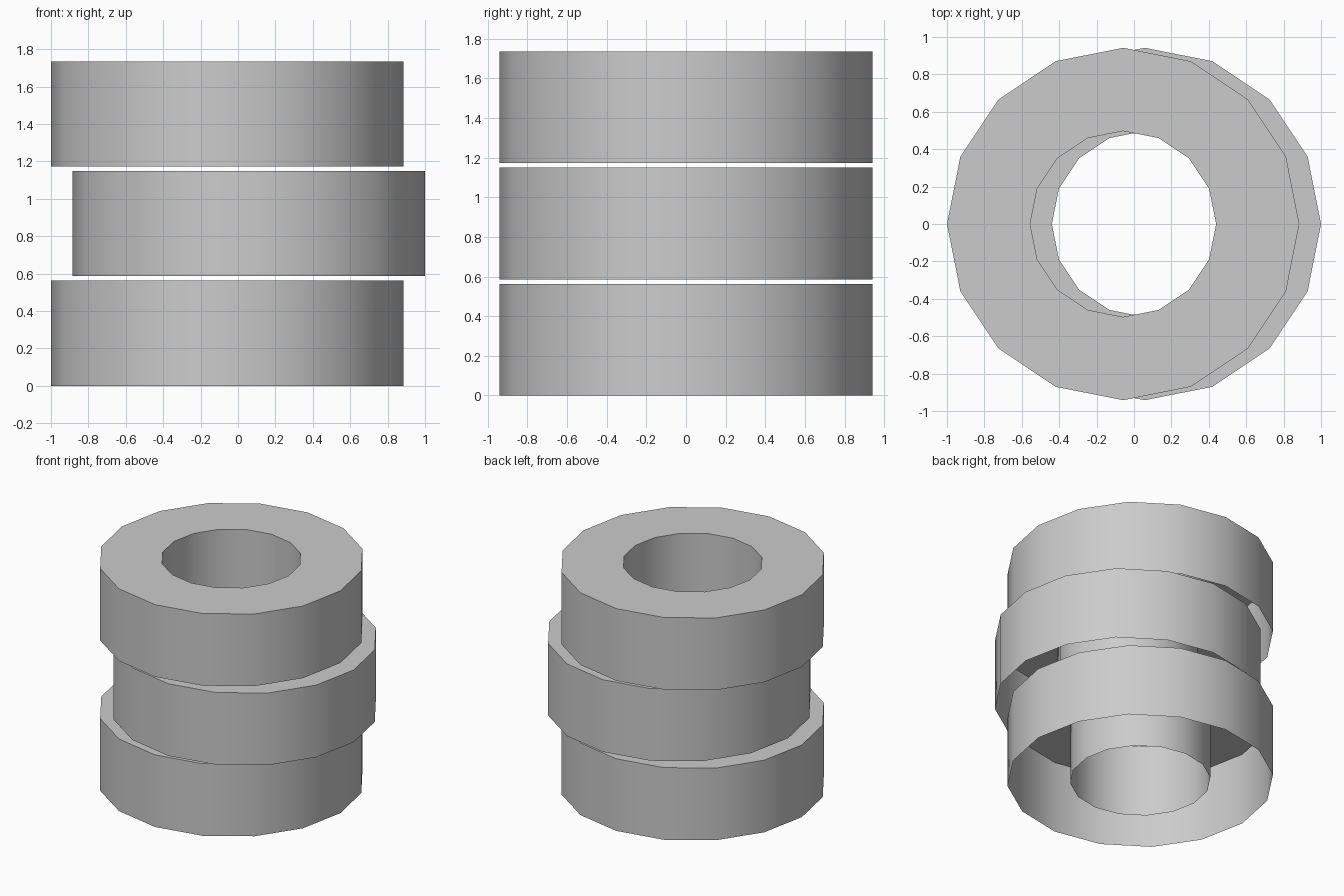
import bpy, bmesh
from math import cos, sin, tau

if "Cube" in bpy.data.objects:
    bpy.data.objects.remove(bpy.data.objects["Cube"])

SIDES, OUTER, INNER = 16, 0.942, 0.497
HEIGHT, PITCH, OFFSET = 0.563, 0.586, 0.058


def hollow_ring(name, x, z):
    # Open-bottomed ring: outer wall, flat top and inner tube as one thin shell
    profile = [(OUTER, 0), (OUTER, HEIGHT), (INNER, HEIGHT), (INNER, 0)]
    bm = bmesh.new()
    loops = [[bm.verts.new((r * cos(tau * i / SIDES), r * sin(tau * i / SIDES), h))
              for i in range(SIDES)] for r, h in profile]
    for a, b in zip(loops, loops[1:]):
        for i in range(SIDES):
            j = (i + 1) % SIDES
            bm.faces.new((a[i], a[j], b[j], b[i]))
    mesh = bpy.data.meshes.new(name)
    bm.to_mesh(mesh)
    bm.free()
    ob = bpy.data.objects.new(name, mesh)
    ob.location = (x, 0, z)
    bpy.context.collection.objects.link(ob)
    # Smooth around the walls, crisp at the rims
    bpy.ops.object.select_all(action='DESELECT')
    ob.select_set(True)
    bpy.context.view_layer.objects.active = ob
    bpy.ops.object.shade_smooth_by_angle()


# Stack of three rings, the middle one shifted sideways
for level, (name, side) in enumerate((("bottom_ring", -1), ("middle_ring", 1), ("top_ring", -1))):
    hollow_ring(name, side * OFFSET, level * PITCH)
